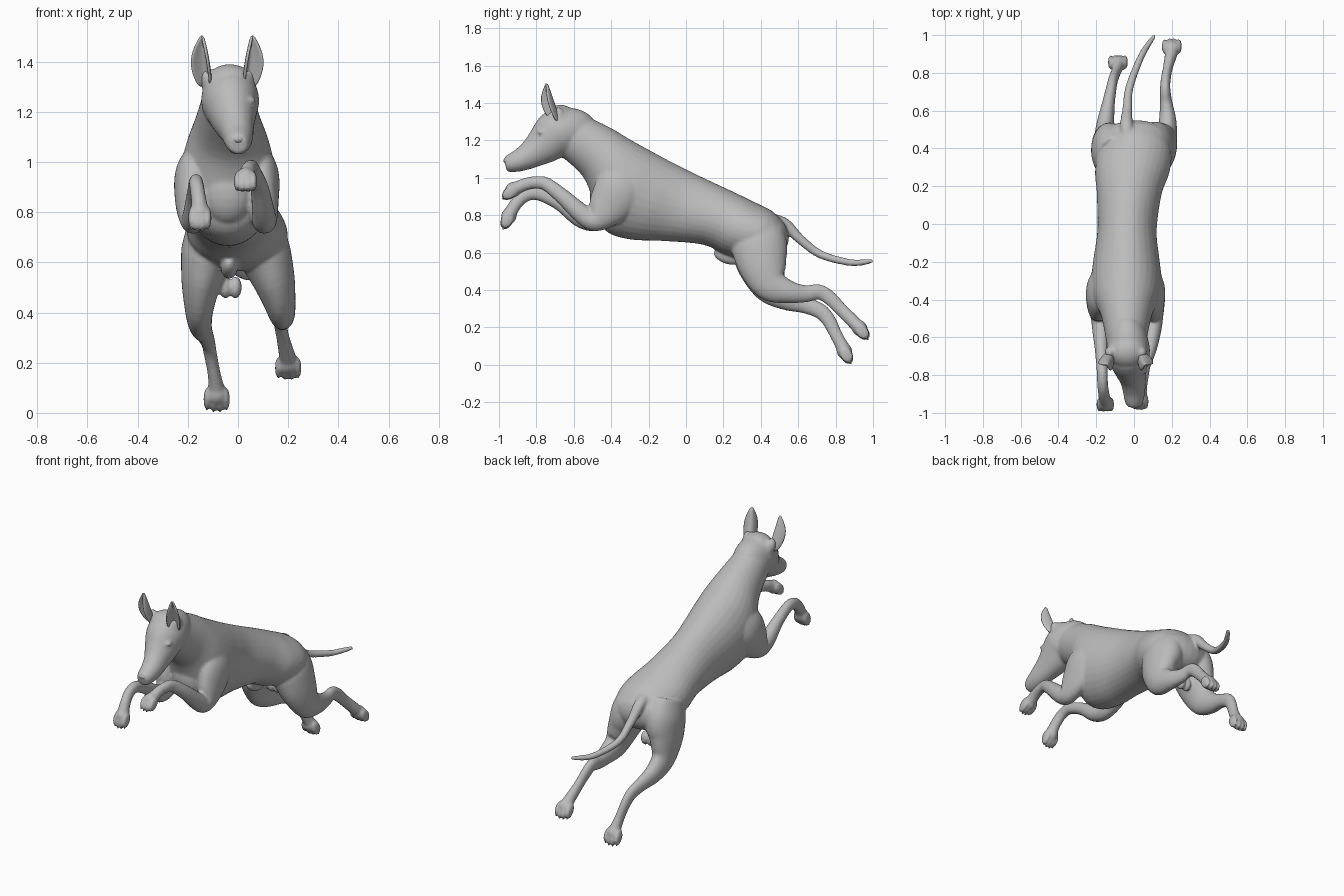
import bpy, bmesh, math
from mathutils import Vector, Matrix

grey = bpy.data.materials.new("coat_grey")
grey.diffuse_color = (0.5, 0.5, 0.5, 1)


def loft(bm, pts, steps=5, seg=32, up_dir=None):
    """Closed tube of ellipses; each point is x, y, z, half width, half height."""
    P = [Vector(p) for p in pts]
    rows = []
    for i in range(len(P) - 1):
        a, b, c, d = P[max(i - 1, 0)], P[i], P[i + 1], P[min(i + 2, len(P) - 1)]
        for s in range(steps):
            t = s / steps
            rows.append(0.5 * (2 * b + (c - a) * t + (2 * a - 5 * b + 4 * c - d) * t * t
                               + (3 * b - a - 3 * c + d) * t ** 3))
    rows.append(P[-1])
    rings = []
    for i, r in enumerate(rows):
        t = (rows[min(i + 1, len(rows) - 1)] - rows[max(i - 1, 0)])
        t = Vector(t[:3]).normalized()
        side = Vector((1, 0, 0))
        side = (side - t * side.dot(t)).normalized()
        up = t.cross(side)
        if up_dir:
            side, up = Vector((1, 0, 0)), Vector(up_dir).normalized()
        rings.append([bm.verts.new(Vector(r[:3]) + side * r[3] * math.cos(k * math.tau / seg)
                                   + up * r[4] * math.sin(k * math.tau / seg)) for k in range(seg)])
    for A, B in zip(rings, rings[1:]):
        for k in range(seg):
            bm.faces.new((A[k], A[(k + 1) % seg], B[(k + 1) % seg], B[k]))
    bm.faces.new(rings[0][::-1])
    bm.faces.new(rings[-1])


def blob(bm, loc, size, direction=(0, 0, 1)):
    """Ellipsoid whose local z follows direction and local x stays sideways."""
    z = Vector(direction).normalized()
    x = Vector((1, 0, 0))
    x = (x - z * x.dot(z)).normalized()
    rot = Matrix((x, z.cross(x), z)).transposed().to_4x4()
    bmesh.ops.create_uvsphere(bm, u_segments=20, v_segments=12, radius=1,
                              matrix=Matrix.Translation(loc) @ rot @ Matrix.Diagonal((*size, 1)))


def finish(name, bm, remesh=0):
    bmesh.ops.recalc_face_normals(bm, faces=bm.faces)
    me = bpy.data.meshes.new(name)
    bm.to_mesh(me)
    bm.free()
    me.materials.append(grey)
    me.shade_smooth()
    ob = bpy.data.objects.new(name, me)
    bpy.context.collection.objects.link(ob)
    if remesh:
        m = ob.modifiers.new("fuse", 'REMESH')
        m.mode, m.voxel_size, m.use_smooth_shade = 'VOXEL', remesh, True
        m = ob.modifiers.new("soften", 'SMOOTH')
        m.factor, m.iterations = 0.5, 9
    return ob


body = bmesh.new()
claws = bmesh.new()

# torso and neck, rump to skull, cut square to the sloping back
loft(body, [(.01, .488, .672, .14, .09), (.01, .395, .692, .186, .145), (-.008, .285, .732, .198, .16),
            (-.025, .164, .787, .172, .163), (-.037, -.034, .839, .157, .2), (-.04, -.19, .878, .175, .235),
            (-.04, -.315, .934, .188, .245), (-.04, -.394, 1.029, .172, .2), (-.04, -.48, 1.138, .135, .15),
            (-.04, -.626, 1.238, .105, .123), (-.037, -.69, 1.273, .1, .11)], up_dir=(0, .47, .88))
# breastbone, rump and skull
blob(body, (-.04, -.43, .89), (.11, .085, .14))
blob(body, (.01, .46, .68), (.17, .09, .11))
blob(body, (-.033, -.675, 1.3), (.105, .095, .09), (0, -.3, 1))
# head, nape to nose
loft(body, [(-.04, -.54, 1.23, .08, .1), (-.035, -.6, 1.25, .105, .12), (-.03, -.68, 1.24, .115, .132),
            (-.018, -.76, 1.175, .09, .104), (-.006, -.82, 1.132, .07, .08), (0, -.88, 1.098, .06, .063),
            (0, -.935, 1.078, .05, .05), (0, -.966, 1.07, .036, .038)])
# brows and ear roots
for s in (-1, 1):
    blob(body, (-.018 + s * .06, -.775, 1.245), (.03, .025, .015))
    blob(body, (-.043 + s * .078, -.675, 1.325), (.032, .032, .055), (s * .2, -.2, 1))
# tail
loft(body, [(-.03, .43, .785, .035, .03), (-.04, .525, .755, .034, .032), (-.035, .61, .672, .026, .026),
            (-.025, .72, .59, .022, .022), (.03, .87, .548, .019, .019), (.075, .95, .548, .016, .016),
            (.11, .998, .557, .011, .011)])
# underside
blob(body, (-.035, .225, .58), (.034, .042, .08), (0, 1, -.3))
for s in (-1, 1):
    blob(body, (-.03 + s * .02, .42, .5), (.026, .035, .045))

# hind legs: thigh, shin, hock, foot
loft(body, [(-.11, .34, .74, .09, .13), (-.122, .385, .64, .105, .15), (-.145, .405, .53, .082, .13),
            (-.155, .45, .42, .058, .095), (-.15, .54, .355, .046, .065), (-.135, .64, .32, .034, .046),
            (-.12, .72, .285, .028, .042), (-.11, .765, .235, .026, .038), (-.095, .805, .155, .026, .034),
            (-.085, .84, .09, .034, .036)])
loft(body, [(.08, .35, .74, .09, .13), (.105, .39, .64, .105, .15), (.143, .41, .53, .085, .13),
            (.17, .455, .43, .06, .095), (.178, .55, .39, .046, .062), (.17, .64, .38, .034, .046),
            (.165, .71, .39, .028, .041), (.168, .765, .36, .026, .039), (.18, .83, .295, .026, .035),
            (.198, .905, .22, .034, .036)])
# front legs: shoulder, elbow, forearm, wrist, foot
loft(body, [(-.14, -.3, 1.05, .05, .09), (-.175, -.35, .95, .075, .13), (-.185, -.42, .84, .065, .11),
            (-.18, -.49, .77, .05, .058), (-.175, -.57, .79, .045, .052), (-.172, -.68, .865, .034, .038),
            (-.168, -.79, .915, .029, .036), (-.165, -.86, .905, .029, .035), (-.158, -.91, .86, .03, .034),
            (-.152, -.94, .81, .034, .036)])
loft(body, [(.06, -.3, 1.05, .05, .09), (.09, -.35, .95, .072, .13), (.1, -.42, .84, .062, .11),
            (.105, -.49, .77, .05, .058), (.1, -.56, .81, .045, .052), (.085, -.66, .9, .036, .042),
            (.06, -.745, .965, .029, .037), (.05, -.8, .975, .029, .034), (.04, -.86, .965, .03, .034),
            (.033, -.915, .94, .034, .036)])


# paws: pad, four long toes and claws
def paw(p, d, spread):
    p, d = Vector(p), Vector(d).normalized()
    across = Vector((1, 0, 0))
    blob(body, p + d * .005, (spread * 1.7, .042, .045), d)
    for i in range(4):
        u = i - 1.5
        tip = p + across * u * spread + d * (.038 - .008 * abs(u))
        blob(body, tip, (.0135, .034, .048), d)
        blob(claws, tip + d * .037, (.005, .007, .012), d)


for p, d, spread in [((-.085, .845, .078), (0, .45, -.89), .026), ((.2, .925, .2), (0, .6, -.8), .026),
                     ((-.152, -.945, .8), (0, -.4, -.9), .022), ((.03, -.92, .94), (0, -.75, -.66), .022)]:
    paw(p, d, spread)

finish("body", body, 0.0075)
finish("claws", claws)

# eyes and nose
for s, n in ((-1, "right_eye"), (1, "left_eye")):
    bm = bmesh.new()
    blob(bm, (-.018 + s * .067, -.778, 1.222), (.014, .014, .012))
    finish(n, bm)
bm = bmesh.new()
blob(bm, (0, -.954, 1.092), (.028, .022, .018))
finish("nose", bm)

# cupped pointed ears
widths = (.028, .036, .04, .039, .032, .019, .003)
for s, n in ((-1, "right_ear"), (1, "left_ear")):
    bm = bmesh.new()
    turn = Matrix.Rotation(s * math.radians(30), 3, 'Z')
    grid = []
    for j, w in enumerate(widths):
        v = j / (len(widths) - 1)
        base = Vector((-.043 + s * (.072 + .028 * v), -.675 - .07 * v, 1.3 + .205 * v))
        row = []
        for k in range(9):
            u = k / 4 - 1
            row.append(bm.verts.new(base + turn @ Vector((u * w, -1.4 * w * u * u, 0))))
        grid.append(row)
    for A, B in zip(grid, grid[1:]):
        for k in range(8):
            bm.faces.new((A[k], A[k + 1], B[k + 1], B[k]))
    ear = finish(n, bm)
    m = ear.modifiers.new("thickness", 'SOLIDIFY')
    m.thickness, m.offset = .012, 0
    m = ear.modifiers.new("round", 'SUBSURF')
    m.levels = m.render_levels = 1
